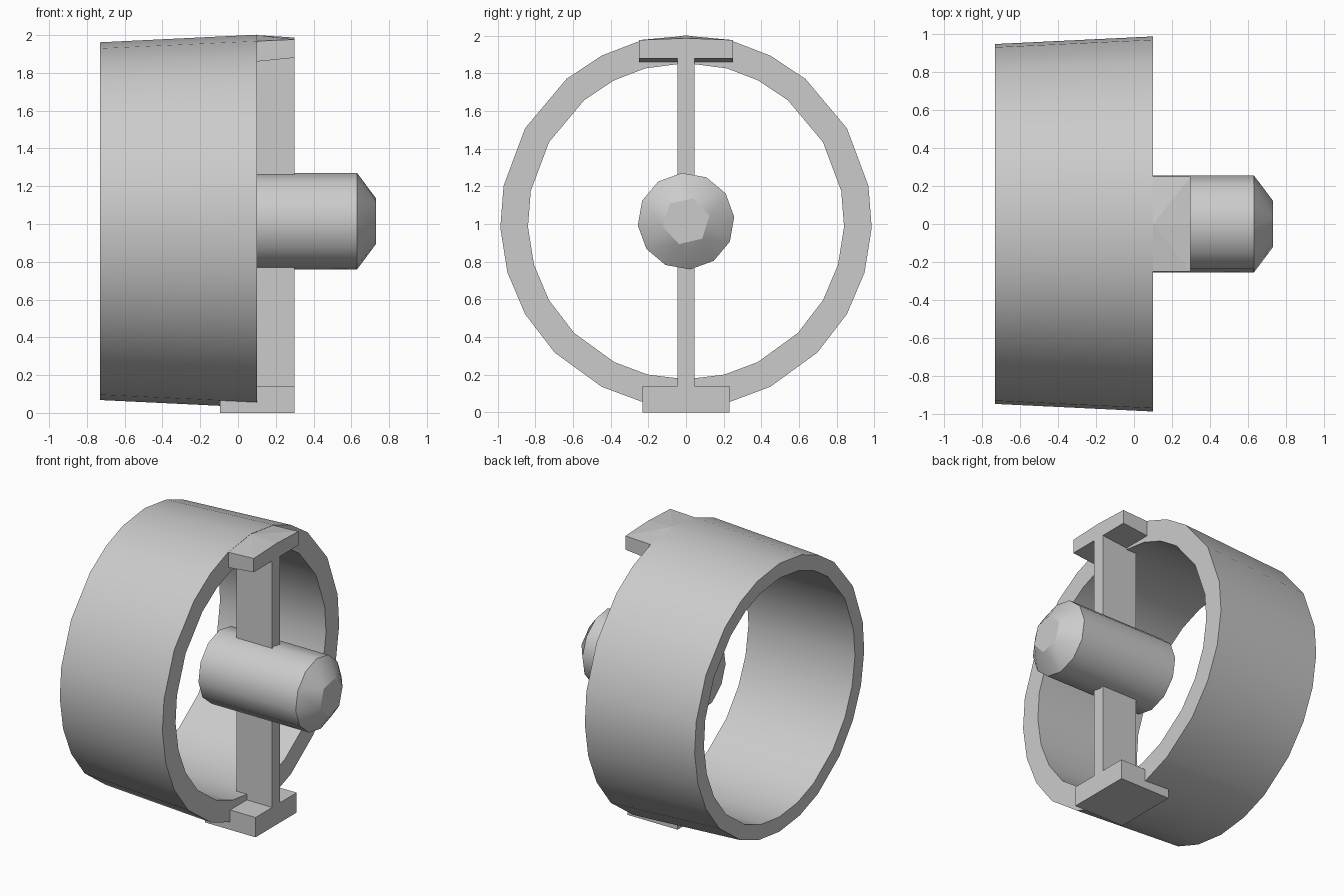
import bpy, bmesh
from math import radians, cos, sin

if "Cube" in bpy.data.objects:
    bpy.data.objects.remove(bpy.data.objects["Cube"])

CZ = 1.015  # height of the ring and hub axis


def finish(name, bm, smooth=False):
    bmesh.ops.recalc_face_normals(bm, faces=bm.faces)
    mesh = bpy.data.meshes.new(name)
    bm.to_mesh(mesh)
    bm.free()
    ob = bpy.data.objects.new(name, mesh)
    bpy.context.collection.objects.link(ob)
    if smooth:
        bpy.ops.object.select_all(action='DESELECT')
        ob.select_set(True)
        bpy.context.view_layer.objects.active = ob
        bpy.ops.object.shade_smooth_by_angle(angle=radians(32))
    return ob


def circle(x, r, angles):
    return [(x, r * cos(radians(a)), CZ + r * sin(radians(a))) for a in angles]


def hull(name, points, smooth=False):
    bm = bmesh.new()
    for p in points:
        bm.verts.new(p)
    bmesh.ops.convex_hull(bm, input=bm.verts)
    bmesh.ops.dissolve_limit(bm, angle_limit=radians(1), verts=bm.verts, edges=bm.edges)
    return finish(name, bm, smooth)


def box(name, x0, x1, half_y, z0, z1):
    return hull(name, [(x, y, z) for x in (x0, x1) for y in (-half_y, half_y) for z in (z0, z1)])


# tapered ring: outer and inner loops, front and back
half = [-76, -63, -45, -30, -16, -2, 11, 30, 50, 63, 75]
angles = [-90] + half + [90] + [180 - a for a in reversed(half)]
bm = bmesh.new()
profile = [(-0.73, 0.947), (0.10, 0.987), (0.10, 0.84), (-0.73, 0.843)]
loops = [[bm.verts.new(p) for p in circle(x, r, angles)] for x, r in profile]
n = len(angles)
for k in range(4):
    a, b = loops[k], loops[(k + 1) % 4]
    for i in range(n):
        j = (i + 1) % n
        bm.faces.new((a[i], a[j], b[j], b[i]))
finish("tapered_ring", bm, True)

# central hub with a chamfered six-sided tip
twelve = [i * 30 + 5 for i in range(12)]
hull("hub", circle(-0.13, 0.257, twelve) + circle(0.63, 0.257, twelve)
     + circle(0.73, 0.127, [i * 60 + 13 for i in range(6)]), True)

# vertical strut, upper and lower halves
box("strut_lower", 0.02, 0.298, 0.044, 0.13, 0.9)
box("strut_upper", 0.02, 0.298, 0.044, 1.13, 1.9)

# foot block under the ring
box("foot_block", -0.095, 0.298, 0.23, 0.0, 0.14)

# top tab flowing out of the ring
tab = [(0.10, 0, 2.0), (0.298, 0, 1.987)]
for y in (-0.25, 0.25):
    tab += [(0.10, y, 1.968), (0.298, y, 1.977), (0.10, y, 1.86), (0.298, y, 1.88)]
hull("top_tab", tab)
